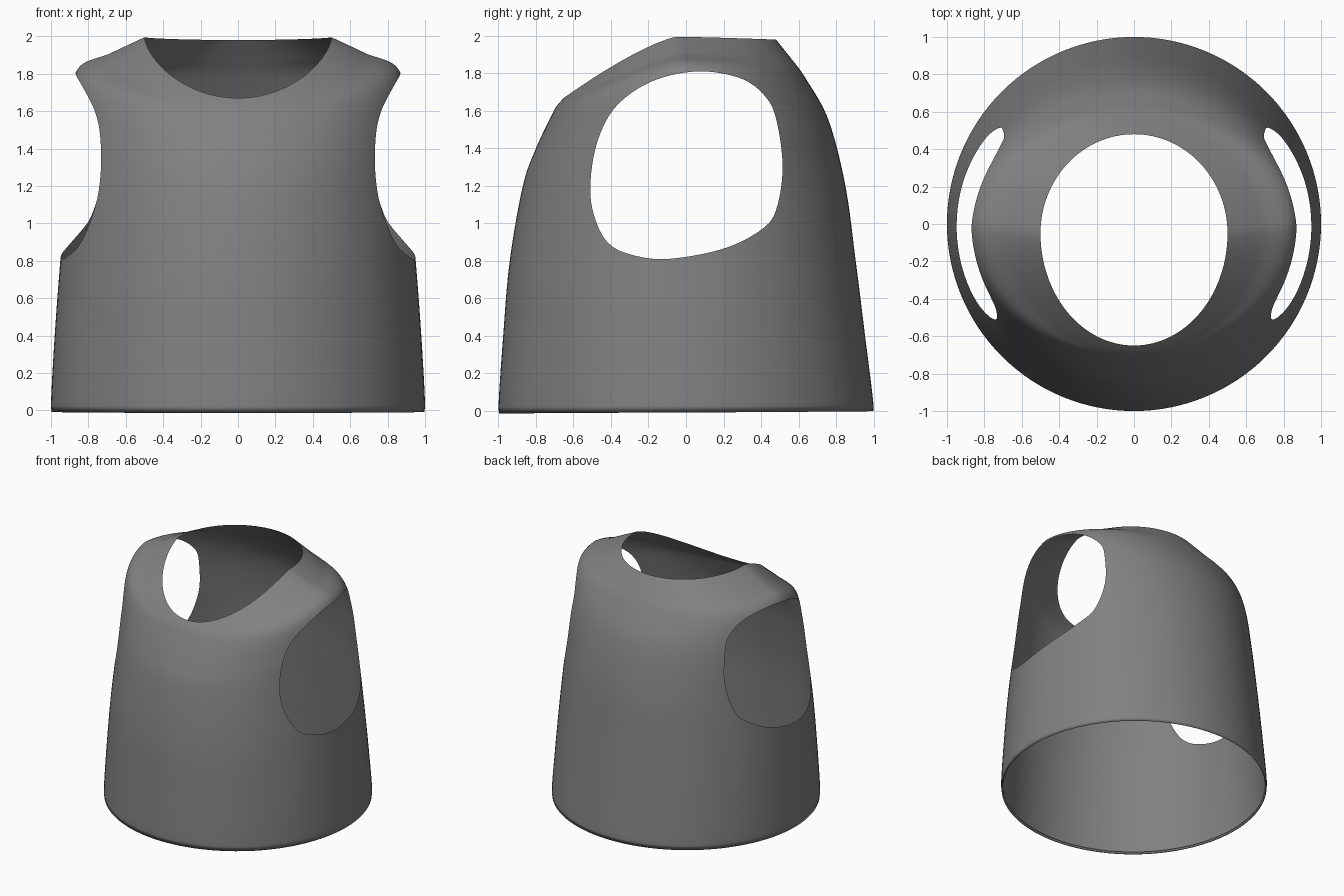
import bpy, bmesh, math

if "Cube" in bpy.data.objects:
    bpy.data.objects.remove(bpy.data.objects["Cube"], do_unlink=True)

SEGMENTS, STEPS = 128, 12

# Rings from hem to neckline:
# half width, front y, back y, centre y, front z, side z, back z
RINGS = [
    (0.985, -0.985, 0.985, 0, 0.0, 0.005, 0.015),
    (1.0, -1.0, 1.0, 0, 0.02, 0.025, 0.03),
    (0.98, -0.975, 0.955, 0, 0.4, 0.4, 0.4),
    (0.95, -0.94, 0.905, 0, 0.8, 0.8, 0.8),
    (0.915, -0.87, 0.85, 0, 1.2, 1.2, 1.2),
    (0.9, -0.8, 0.76, 0, 1.4, 1.55, 1.55),
    (0.86, -0.72, 0.64, -0.01, 1.57, 1.82, 1.77),
    (0.68, -0.69, 0.56, -0.03, 1.625, 1.91, 1.88),
    (0.5, -0.65, 0.48, -0.05, 1.67, 1.995, 1.98),
]

# Armhole outline in the side plane, (y, z), counter-clockwise
ARMHOLE = [
    (0.515, 1.3), (0.48, 1.56), (0.42, 1.68), (0.3, 1.77), (0.1, 1.81),
    (-0.1, 1.785), (-0.27, 1.71), (-0.4, 1.59), (-0.48, 1.41), (-0.51, 1.2),
    (-0.49, 1.04), (-0.42, 0.9), (-0.3, 0.835), (-0.1, 0.81), (0.2, 0.865),
    (0.4, 0.965), (0.48, 1.07),
]


def spline(a, b, c, d, t):
    """Catmull-Rom blend of four tuples."""
    return tuple(0.5 * (2 * q + (r - p) * t + (2 * p - 5 * q + 4 * r - s) * t * t
                        + (3 * q - p - 3 * r + s) * t ** 3)
                 for p, q, r, s in zip(a, b, c, d))


def ring_point(ring, angle):
    """Point on a ring whose front and back dip by different amounts."""
    half, front, back, mid, z_front, z_side, z_back = ring
    s = math.sin(angle)
    end, z_end = (front, z_front) if s < 0 else (back, z_back)
    return (half * math.cos(angle), mid + abs(s) * (end - mid),
            z_side + (z_end - z_side) * abs(s) ** 1.3)


# Smooth armhole outline
n = len(ARMHOLE)
outline = [spline(*(ARMHOLE[(i + k) % n] for k in (-1, 0, 1, 2)), j / 6)
           for i in range(n) for j in range(6)]
polar = sorted((math.atan2(z - 1.3, y), math.hypot(y, z - 1.3)) for y, z in outline)
polar = ([(polar[-1][0] - math.tau, polar[-1][1])] + polar
         + [(polar[0][0] + math.tau, polar[0][1])])


def outside_hole(co):
    """Signed distance from the armhole outline, negative inside it."""
    y, z = co.y, co.z - 1.3
    if abs(co.x) < 0.55:
        return 1.0
    angle = math.atan2(z, y)
    for (a, ra), (b, rb) in zip(polar, polar[1:]):
        if a <= angle <= b:
            radius = ra + (rb - ra) * (angle - a) / max(b - a, 1e-9)
            return math.hypot(y, z) - radius
    return 1.0


# Torso shell swept through the rings
bm = bmesh.new()
rows = []
last = len(RINGS) - 1
for i in range(last):
    quad = [RINGS[min(max(i + k, 0), last)] for k in (-1, 0, 1, 2)]
    steps = 3 if i == 0 else STEPS
    rows += [spline(*quad, j / steps) for j in range(steps)]
rows.append(RINGS[-1])
grid = [[bm.verts.new(ring_point(r, math.tau * k / SEGMENTS)) for k in range(SEGMENTS)]
        for r in rows]
for low, high in zip(grid, grid[1:]):
    for k in range(SEGMENTS):
        m = (k + 1) % SEGMENTS
        bm.faces.new((low[k], low[m], high[m], high[k]))

# Cut both armholes along their outline
dist = {v: outside_hole(v.co) for v in bm.verts}
rim = []
for e in list(bm.edges):
    a, b = e.verts
    if dist[a] * dist[b] < 0:
        rim.append(bmesh.utils.edge_split(e, a, dist[a] / (dist[a] - dist[b]))[1])
bmesh.ops.connect_verts(bm, verts=rim)
inside = [f for f in bm.faces if any(dist.get(v, 1) < 0 for v in f.verts)]
bmesh.ops.delete(bm, geom=inside, context='FACES')
for f in bm.faces:
    f.smooth = True

mesh = bpy.data.meshes.new("vest")
bm.to_mesh(mesh)
bm.free()
vest = bpy.data.objects.new("vest", mesh)
bpy.context.collection.objects.link(vest)

# Grey cloth
grey = bpy.data.materials.new("grey_cloth")
grey.use_nodes = True
colour = (0.22, 0.22, 0.22, 1)
grey.diffuse_color = colour
grey.node_tree.nodes["Principled BSDF"].inputs["Base Color"].default_value = colour
mesh.materials.append(grey)
